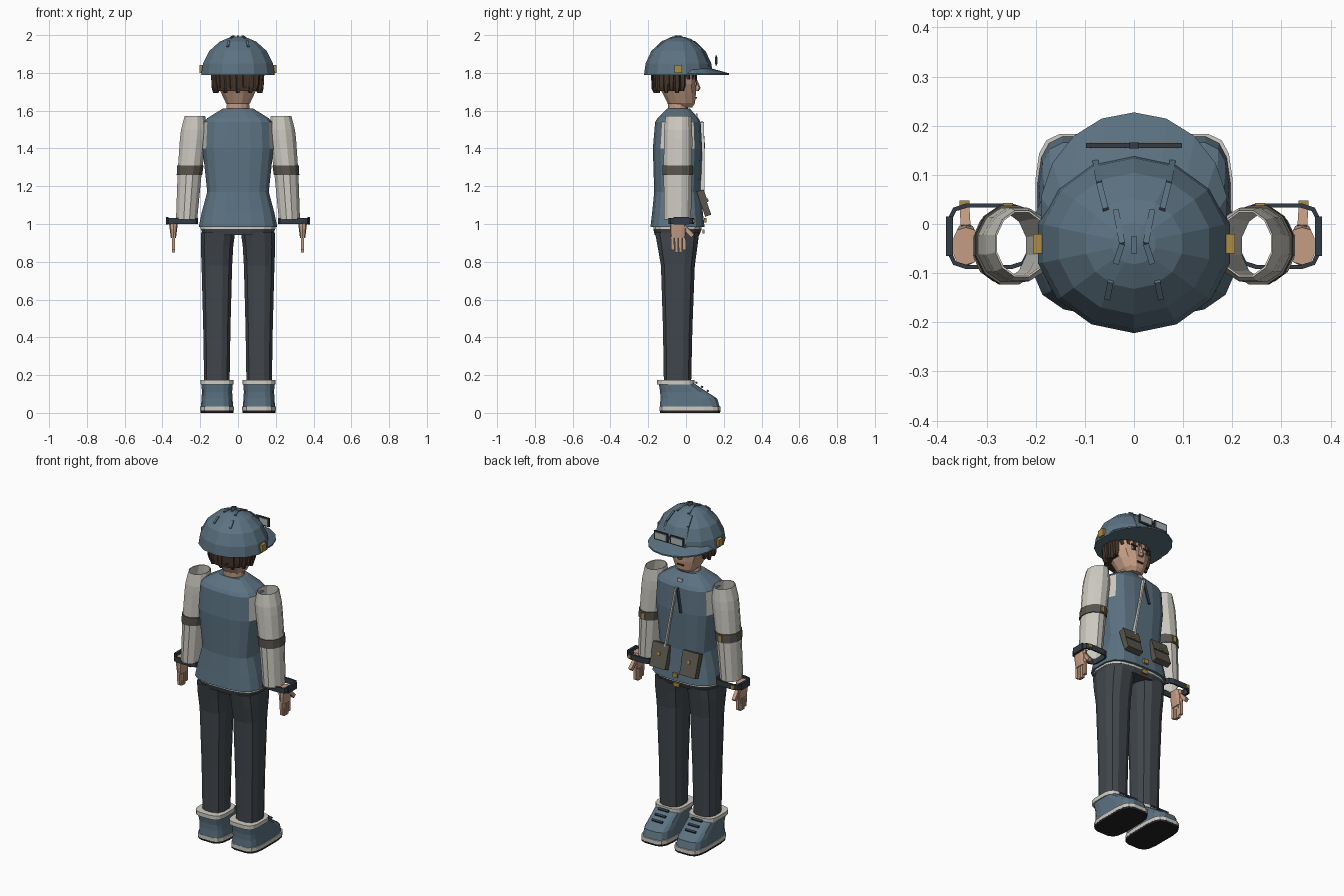
import bpy
from math import sin, cos, pi, hypot
from mathutils import Vector, Matrix

cube = bpy.data.objects.get("Cube")
if cube:
    bpy.data.objects.remove(cube, do_unlink=True)


def material(name, rgb):
    m = bpy.data.materials.new(name)
    m.use_nodes = True
    m.diffuse_color = (*rgb, 1)
    m.node_tree.nodes["Principled BSDF"].inputs["Base Color"].default_value = (*rgb, 1)
    return m


BLUE = material("slate blue", (.105, .168, .22))
CREAM = material("cream", (.62, .6, .54))
PANTS = material("charcoal", (.053, .062, .072))
HAIR = material("dark brown", (.06, .036, .024))
SKIN = material("skin", (.56, .34, .23))
GOLD = material("gold", (.42, .26, .06))
BAND = material("olive grey", (.1, .092, .075))
DARK = material("dark steel", (.034, .044, .058))
BLACK = material("black", (.016, .016, .019))
LENS = material("lens grey", (.42, .46, .47))


def mesh_object(name, verts, faces, mat):
    me = bpy.data.meshes.new(name)
    me.from_pydata(verts, [], faces)
    me.materials.append(mat)
    ob = bpy.data.objects.new(name, me)
    bpy.context.collection.objects.link(ob)
    return ob


def loft(name, rings, mat, n=12, p=1.0, cap=True, wall=0):
    """Skin rounded rings given bottom to top as (z, cx, cy, rx, ry)."""
    def bend(t):
        return 0 if abs(t) < 1e-6 else abs(t) ** p * (1 if t > 0 else -1)
    verts, faces = [], []
    for z, cx, cy, rx, ry in rings:
        for i in range(n):
            a = 2 * pi * (i + .5) / n
            verts.append((cx + rx * bend(cos(a)), cy + ry * bend(sin(a)), z))
    for k in range(len(rings) - 1):
        for i in range(n):
            j = (i + 1) % n
            faces.append((k * n + i, k * n + j, (k + 1) * n + j, (k + 1) * n + i))
    if cap:
        faces.append(tuple(reversed(range(n))))
        faces.append(tuple(range(len(verts) - n, len(verts))))
    ob = mesh_object(name, verts, faces, mat)
    if wall:
        mod = ob.modifiers.new("wall", 'SOLIDIFY')
        mod.thickness = wall
    return ob


def box(name, loc, size, mat, rot=None):
    r = rot or Matrix.Identity(3)
    corners = [(x, y, z) for x in (-.5, .5) for y in (-.5, .5) for z in (-.5, .5)]
    verts = [Vector(loc) + r @ Vector([c * s for c, s in zip(co, size)]) for co in corners]
    faces = [(0, 1, 3, 2), (4, 6, 7, 5), (0, 4, 5, 1), (2, 3, 7, 6), (0, 2, 6, 4), (1, 5, 7, 3)]
    return mesh_object(name, verts, faces, mat)


def bar(name, a, b, width, depth, mat):
    """Box running from a to b."""
    a, b = Vector(a), Vector(b)
    rot = (b - a).to_track_quat('Z', 'Y').to_matrix()
    return box(name, (a + b) / 2, (width, depth, (b - a).length), mat, rot)


# Torso: vest with cream shirt showing at the armholes
torso = loft("vest", [(.985, 0, -.045, .21, .145), (1.06, 0, -.045, .195, .136),
                      (1.17, 0, -.045, .165, .125), (1.4, 0, -.045, .19, .132),
                      (1.54, 0, -.043, .183, .122), (1.56, 0, -.043, .165, .11),
                      (1.612, 0, -.04, .08, .06)], BLUE, 16, .65)
torso.data.materials.append(CREAM)
for f in torso.data.polygons:
    if 1.4 < f.center.z < 1.54 and abs(f.center.x) > .155:
        f.material_index = 1
loft("shirt_hem", [(.973, 0, -.045, .2, .13), (.99, 0, -.045, .2, .13)], CREAM, 16, .65)
loft("waistband", [(.943, 0, -.047, .19, .12), (.973, 0, -.045, .198, .13)], PANTS, 16, .65)
box("belt_buckle", (0, .092, .96), (.04, .01, .022), GOLD)
box("hem_clasp", (0, .102, 1.02), (.03, .012, .025), GOLD)
bar("zip", (-.03, .094, 1.4), (0, .083, 1.54), .012, .012, DARK)
bar("strap", (.075, .088, 1.17), (.005, .086, 1.54), .02, .01, CREAM)
box("collar_badge", (0, .056, 1.572), (.03, .008, .025), CREAM)

# Head, face and neck
loft("neck", [(1.58, 0, -.04, .065, .055), (1.66, 0, -.045, .06, .055)], SKIN)
loft("head", [(1.618, 0, -.02, .045, .055), (1.64, 0, -.025, .066, .075),
              (1.69, 0, -.035, .09, .09), (1.74, 0, -.05, .112, .105),
              (1.82, 0, -.05, .118, .105)], SKIN, 12, .85)
loft("nose", [(1.705, 0, .055, .016, .013), (1.72, 0, .06, .015, .018),
              (1.765, 0, .048, .007, .01)], SKIN, 6)
box("mouth", (0, .053, 1.668), (.042, .008, .008), HAIR)
for s, side in ((1, "left"), (-1, "right")):
    box(side + "_eye_white", (s * .042, .051, 1.742), (.034, .008, .018), CREAM)
    box(side + "_iris", (s * .042, .055, 1.742), (.015, .006, .018), BLACK)
    box(side + "_brow", (s * .042, .053, 1.761), (.042, .008, .008), HAIR)

# Hair: shell with hanging locks
loft("hair_shell", [(1.705, 0, -.078, .12, .098), (1.74, 0, -.074, .13, .105),
                    (1.82, 0, -.07, .138, .112)], HAIR, 14)
for i in range(22):
    a = 2 * pi * (i + .5) / 22
    x, y = cos(a), sin(a)
    fringe = y > .55
    low = 1.765 if fringe else 1.693 + .012 * (i % 2)
    loft("hair_lock", [(low, x * .122, -.062 + y * (.112 if fringe else .1), .01, .009),
                       (low + .025, x * .122, -.062 + y * .106, .018, .015),
                       (1.81, x * .124, -.062 + y * .106, .022, .019)], HAIR, 5)

# Helmet with brim, ridges, side clips and goggles
DOME = [(1.79, .2, .182), (1.85, .19, .174), (1.915, .157, .144),
        (1.965, .1, .092), (1.988, .045, .042), (1.993, .005, .005)]
loft("helmet", [(z, 0, -.04, rx, ry) for z, rx, ry in DOME], BLUE, 14)
loft("helmet_brim", [(1.79, 0, .02, .192, .207), (1.798, 0, .02, .192, .207),
                     (1.825, 0, .0, .17, .13)], BLUE, 18)


def on_dome(x, y):
    r = hypot(x, (y + .04) * 1.09)
    for (z0, r0, _), (z1, r1, _) in zip(DOME, DOME[1:]):
        if r >= r1:
            return Vector((x, y, z0 + (z1 - z0) * (r0 - r) / (r0 - r1)))
    return Vector((x, y, DOME[-1][0]))


def ridge(points):
    for (xa, ya), (xb, yb) in zip(points, points[1:]):
        bar("helmet_ridge", on_dome(xa, ya), on_dome(xb, yb), .012, .014, BLUE)


ridge([(0, -.06), (0, -.025)])
for s, side in ((1, "left"), (-1, "right")):
    ridge([(s * .078, .125), (s * .07, .08), (s * .057, .028)])
    ridge([(s * .037, .028), (s * .024, -.04), (s * .037, -.08)])
    ridge([(s * .047, -.115), (s * .054, -.15)])
    box(side + "_helmet_clip", (s * .194, -.04, 1.82), (.022, .04, .042), GOLD)
    box(side + "_goggle_frame", (s * .053, .16, 1.865), (.09, .01, .052), DARK)
    box(side + "_goggle_lens", (s * .053, .16, 1.865), (.074, .014, .037), LENS)
box("goggle_bridge", (0, .16, 1.87), (.02, .012, .012), DARK)

# Arms, hands, legs, shoes and pouches on both sides
for s, side in ((1, "left"), (-1, "right")):
    loft(side + "_sleeve", [(1.025, s * .272, -.045, .058, .074), (1.27, s * .256, -.043, .066, .078),
                            (1.45, s * .237, -.042, .073, .078), (1.5, s * .232, -.042, .072, .077),
                            (1.572, s * .228, -.04, .056, .07)], CREAM, 12, cap=False, wall=.004)
    loft(side + "_armband", [(1.26, s * .257, -.043, .07, .083), (1.31, s * .252, -.043, .072, .083)],
         BAND, 12, cap=False, wall=.006)
    box(side + "_armband_badge", (s * .256, .039, 1.285), (.02, .008, .035), GOLD)
    loft(side + "_wrist_frame", [(1.0, s * .295, -.025, .085, .068), (1.032, s * .295, -.025, .085, .068)],
         DARK, 12, .45, cap=False, wall=.009)
    box(side + "_wrist_panel", (s * .375, -.025, 1.017), (.014, .08, .04), DARK)
    box(side + "_wrist_button", (s * .345, .043, 1.017), (.02, .01, .02), GOLD)

    # Hand
    loft(side + "_palm", [(.925, s * .342, -.042, .014, .04), (.97, s * .342, -.042, .02, .044),
                          (1.02, s * .342, -.045, .026, .038)], SKIN, 10, .7)
    for k in range(4):
        y = -.073 + k * .021
        tip = .862 - .012 * (k in (1, 2))
        bar(side + "_finger", (s * .342, y, .94), (s * .342, y * .95, tip), .016, .017, SKIN)
    bar(side + "_thumb", (s * .342, -.01, .985), (s * .345, .036, .935), .02, .022, SKIN)

    # Leg
    loft(side + "_trouser_leg", [(.15, s * .112, -.045, .069, .074), (.45, s * .112, -.044, .074, .08),
                                 (.78, s * .112, -.043, .083, .092), (.88, s * .111, -.045, .088, .108),
                                 (.955, s * .105, -.047, .092, .12)], PANTS, 12, .75)
    # Shoe
    cx = s * .111
    loft(side + "_shoe_tread", [(0, cx, .022, .089, .16), (.013, cx, .022, .089, .163)], BLACK, 16, .5)
    loft(side + "_shoe_sole", [(.012, cx, .022, .09, .163), (.034, cx, .022, .09, .163)], CREAM, 16, .5)
    loft(side + "_shoe_upper", [(.032, cx, .02, .086, .16), (.075, cx, .015, .083, .152),
                                (.11, cx, -.012, .081, .126), (.155, cx, -.05, .083, .095)], BLUE, 16, .55)
    loft(side + "_shoe_cuff", [(.15, cx, -.055, .089, .1), (.174, cx, -.055, .089, .1)], CREAM, 16, .55)
    for k in range(3):
        y = .055 + k * .03
        box(side + "_lace", (cx, y, .16 - k * .022), (.07, .012, .01), DARK, Matrix.Rotation(-.63, 3, 'X'))

    # Pouch
    tilt = Matrix.Rotation(.33, 3, 'X')
    centre = Vector((s * .1, .095, 1.11))
    box(side + "_pouch", centre, (.105, .034, .14), BAND, tilt)
    box(side + "_pouch_flap", centre + tilt @ Vector((0, .018, .035)), (.109, .008, .07), BAND, tilt)
    box(side + "_pouch_button", centre + tilt @ Vector((0, .024, .01)), (.016, .008, .016), GOLD, tilt)
